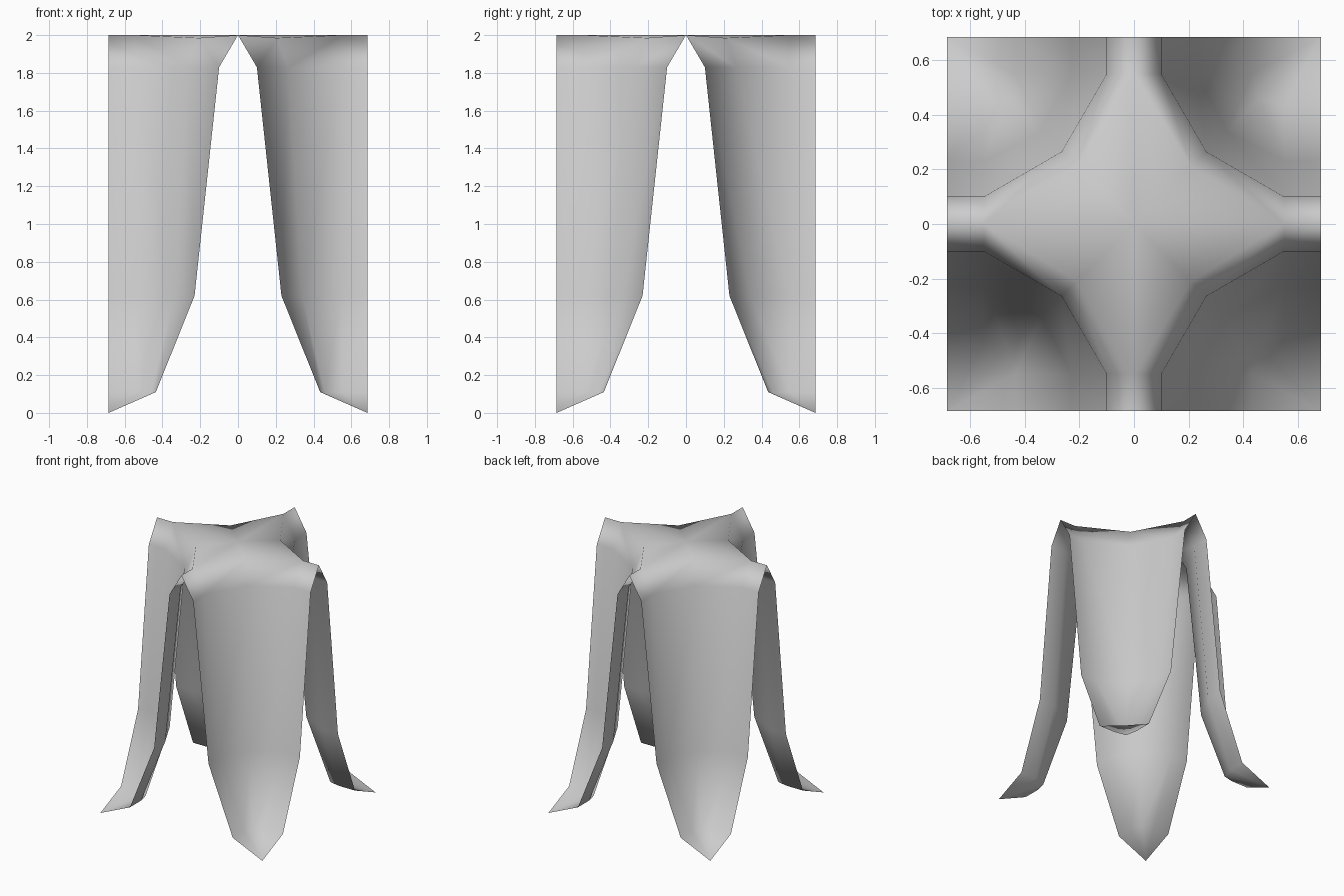
import bpy
import bmesh

old = bpy.data.objects.get("Cube")
if old:
    bpy.data.objects.remove(old, do_unlink=True)

HALF = 0.685   # half width of the square footprint
INNER = 0.55   # inner column of each arch strip

# Arch profile from crown to foot: distance from the arch axis, height,
# and how far the leg's inner fold sits along the diagonal
PROFILE = [
    (0.0, 2.0, 0.21, 1.985),
    (0.1, 1.83, 0.265, 1.83),
    (0.23, 0.62, 0.34, 0.62),
    (0.435, 0.11, 0.46, 0.105),
]

mat = bpy.data.materials.new("light_grey")
mat.use_nodes = True
grey = (0.6, 0.6, 0.6, 1)
mat.diffuse_color = grey
bsdf = next(n for n in mat.node_tree.nodes if n.type == 'BSDF_PRINCIPLED')
bsdf.inputs["Base Color"].default_value = grey

# One quarter: each profile step is a row running from arch to arch
bm = bmesh.new()
rows = []
for d, z, fold, fold_z in PROFILE:
    points = [(HALF, d, z), (INNER, d, z), (fold, fold, fold_z),
              (d, INNER, z), (d, HALF, z)]
    rows.append([bm.verts.new(p) for p in points])

# Crown patch around the centre
centre = bm.verts.new((0, 0, 2))
bm.faces.new((centre, rows[0][1], rows[0][2], rows[0][3]))

# Leg walls between neighbouring rows
for upper, lower in zip(rows, rows[1:]):
    for i in range(len(upper) - 1):
        bm.faces.new((upper[i], lower[i], lower[i + 1], upper[i + 1]))

# Pointed toe
tip = bm.verts.new((HALF, HALF, 0))
for a, b in zip(rows[-1], rows[-1][1:]):
    bm.faces.new((a, tip, b))

# Mirror the quarter across both axes and weld the seams
for axis in (0, 1):
    copy = bmesh.ops.duplicate(bm, geom=bm.verts[:] + bm.edges[:] + bm.faces[:])["geom"]
    for v in copy:
        if isinstance(v, bmesh.types.BMVert):
            v.co[axis] *= -1
    bmesh.ops.reverse_faces(bm, faces=[f for f in copy if isinstance(f, bmesh.types.BMFace)])
    bmesh.ops.remove_doubles(bm, verts=bm.verts[:], dist=0.0005)

bmesh.ops.recalc_face_normals(bm, faces=bm.faces[:])
# The crown must face upwards
crown = min(bm.faces, key=lambda f: f.calc_center_median().xy.length)
if crown.normal.z < 0:
    bmesh.ops.reverse_faces(bm, faces=bm.faces[:])
for f in bm.faces:
    f.smooth = True

mesh = bpy.data.meshes.new("four_legged_canopy")
bm.to_mesh(mesh)
bm.free()
mesh.materials.append(mat)
canopy = bpy.data.objects.new("four_legged_canopy", mesh)
bpy.context.scene.collection.objects.link(canopy)
